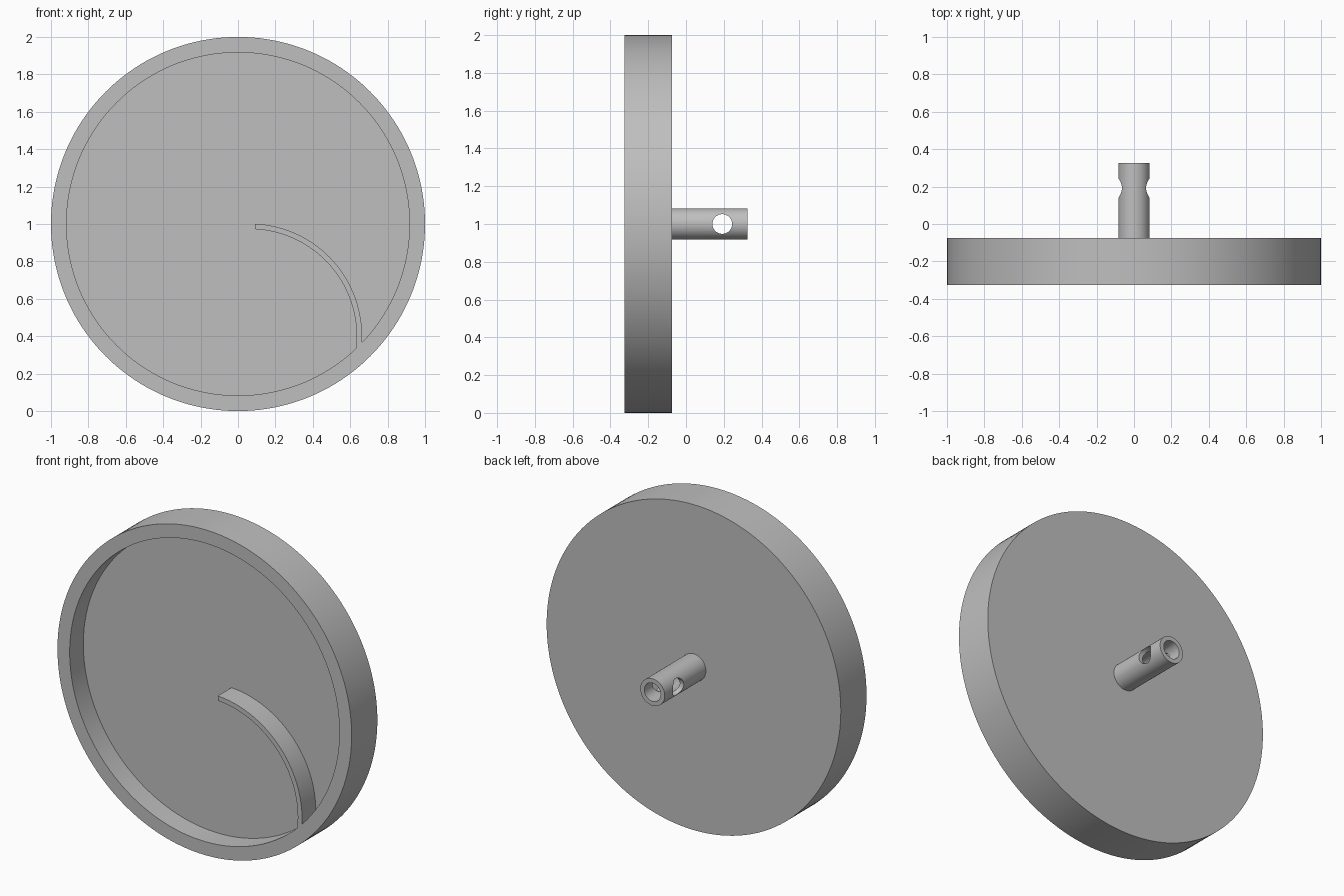
import bpy, bmesh, math
from mathutils import Matrix, Vector

cube = bpy.data.objects.get("Cube")
if cube:
    bpy.data.objects.remove(cube, do_unlink=True)

grey = bpy.data.materials.new("plain_grey")
grey.use_nodes = True
colour = (0.52, 0.52, 0.52, 1)
grey.diffuse_color = colour
grey.node_tree.nodes["Principled BSDF"].inputs["Base Color"].default_value = colour

CENTRE = Vector((0, 0, 1))
FRONT, FLOOR, BACK, TIP = -0.325, -0.192, -0.075, 0.325


def finish(name, bm):
    bmesh.ops.remove_doubles(bm, verts=bm.verts, dist=1e-5)
    bmesh.ops.recalc_face_normals(bm, faces=bm.faces)
    mesh = bpy.data.meshes.new(name)
    bm.to_mesh(mesh)
    bm.free()
    mesh.materials.append(grey)
    obj = bpy.data.objects.new(name, mesh)
    bpy.context.collection.objects.link(obj)
    return obj


def smooth(obj):
    bpy.ops.object.select_all(action='DESELECT')
    obj.select_set(True)
    bpy.context.view_layer.objects.active = obj
    bpy.ops.object.shade_smooth_by_angle(angle=math.radians(30))


def lathe(name, profile, steps, closed=False):
    """Turn a (radius, y) profile about the y axis through CENTRE."""
    bm = bmesh.new()
    verts = [bm.verts.new(CENTRE + Vector((r, y, 0))) for r, y in profile]
    edges = [bm.edges.new(pair) for pair in zip(verts, verts[1:])]
    if closed:
        edges.append(bm.edges.new((verts[-1], verts[0])))
    bmesh.ops.spin(bm, geom=verts + edges, cent=CENTRE, axis=(0, 1, 0),
                   angle=math.tau, steps=steps, use_merge=True)
    return finish(name, bm)


# Shallow round dish, open to the front
dish = lathe("dish", [(0, BACK), (1, BACK), (1, FRONT), (0.917, FRONT),
                      (0.917, FLOOR), (0, FLOOR)], 160)
smooth(dish)

# Hollow shaft on the back
shaft = lathe("shaft", [(0.083, BACK - 0.01), (0.083, TIP), (0.056, TIP),
                        (0.056, BACK - 0.01)], 64, closed=True)

# Cross hole through the shaft
bm = bmesh.new()
bmesh.ops.create_cone(bm, cap_ends=True, segments=48, radius1=0.052, radius2=0.052,
                      depth=0.4, matrix=Matrix.Translation((0, 0.192, 1))
                      @ Matrix.Rotation(math.pi / 2, 4, 'Y'))
cutter = finish("cross_hole_cutter", bm)
cutter.hide_render = True
cut = shaft.modifiers.new("cross_hole", 'BOOLEAN')
cut.operation = 'DIFFERENCE'
cut.solver = 'EXACT'
cut.object = cutter
bpy.context.view_layer.objects.active = shaft
bpy.ops.object.modifier_apply(modifier=cut.name)
bpy.data.objects.remove(cutter, do_unlink=True)
smooth(shaft)


# Curved vane from near the middle to the rim
def arc(radius, start, end, count=40):
    for i in range(count + 1):
        a = math.radians(start + (end - start) * i / count)
        yield Vector((0.062 + radius * math.cos(a), FRONT, 0.401 + radius * math.sin(a)))


bm = bmesh.new()
outer = [bm.verts.new(p) for p in arc(0.601, 87.3, -4)]
inner = [bm.verts.new(p) for p in arc(0.572, 87.2, -7)]
strip = [bm.faces.new((outer[i], outer[i + 1], inner[i + 1], inner[i]))
         for i in range(len(outer) - 1)]
raised = bmesh.ops.extrude_face_region(bm, geom=strip, use_keep_orig=True)
bmesh.ops.translate(bm, vec=(0, FLOOR - FRONT, 0),
                    verts=[v for v in raised["geom"] if isinstance(v, bmesh.types.BMVert)])
smooth(finish("curved_vane", bm))
